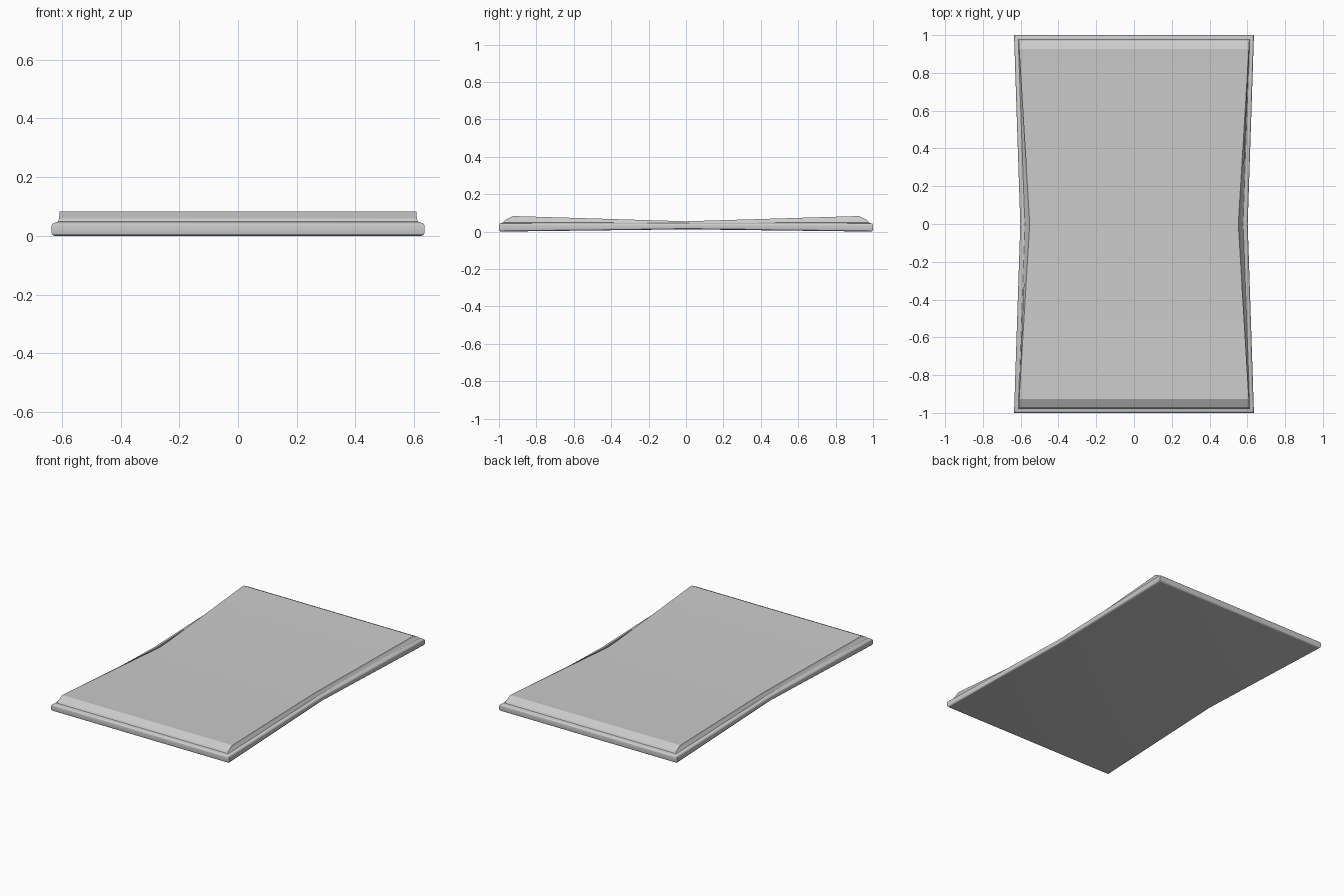
import bpy
import bmesh
from math import sin, cos, radians

if "Cube" in bpy.data.objects:
    bpy.data.objects.remove(bpy.data.objects["Cube"])

# Each level: end half width, waist half width, half length, end z, waist z
levels = []


def level(*values):
    levels.append(values)


# Rounded lower rim
for i in range(5):
    a = radians(-90 + i * 22.5)
    d = 0.013 * (1 - cos(a))
    level(0.635 - d, 0.602 - d, 1 - d, 0.011 * (1 + sin(a)), 0.02 + 0.008 * sin(a))
# Rounded upper rim
for i in range(5):
    a = radians(i * 22.5)
    d = 0.013 * (1 - cos(a))
    z = 0.034 + 0.011 * sin(a)
    level(0.635 - d, 0.602 - d, 1 - d, z, z)
# Small cove, then the raised panel with sloped ends
level(0.613, 0.578, 0.977, 0.049, 0.046)
level(0.609, 0.570, 0.970, 0.060, 0.048)
level(0.608, 0.552, 0.926, 0.083, 0.055)

bm = bmesh.new()
rings = []
for w, m, y, z, zm in levels:
    points = [(-w, -y, z), (w, -y, z), (m, 0, zm), (w, y, z), (-w, y, z), (-m, 0, zm)]
    rings.append([bm.verts.new(p) for p in points])

# Side walls between levels
for low, high in zip(rings, rings[1:]):
    for i in range(6):
        j = (i + 1) % 6
        bm.faces.new((low[i], low[j], high[j], high[i]))

# Top and underside, folded at the waist
for ring in (rings[0], rings[-1]):
    for half in ((0, 1, 2, 5), (5, 2, 3, 4)):
        bm.faces.new([ring[i] for i in half])
bmesh.ops.recalc_face_normals(bm, faces=bm.faces)

mesh = bpy.data.meshes.new("waisted_slab")
bm.to_mesh(mesh)
bm.free()
slab = bpy.data.objects.new("waisted_slab", mesh)
bpy.context.collection.objects.link(slab)
bpy.context.view_layer.objects.active = slab
slab.select_set(True)
bpy.ops.object.shade_smooth_by_angle(angle=radians(25))
